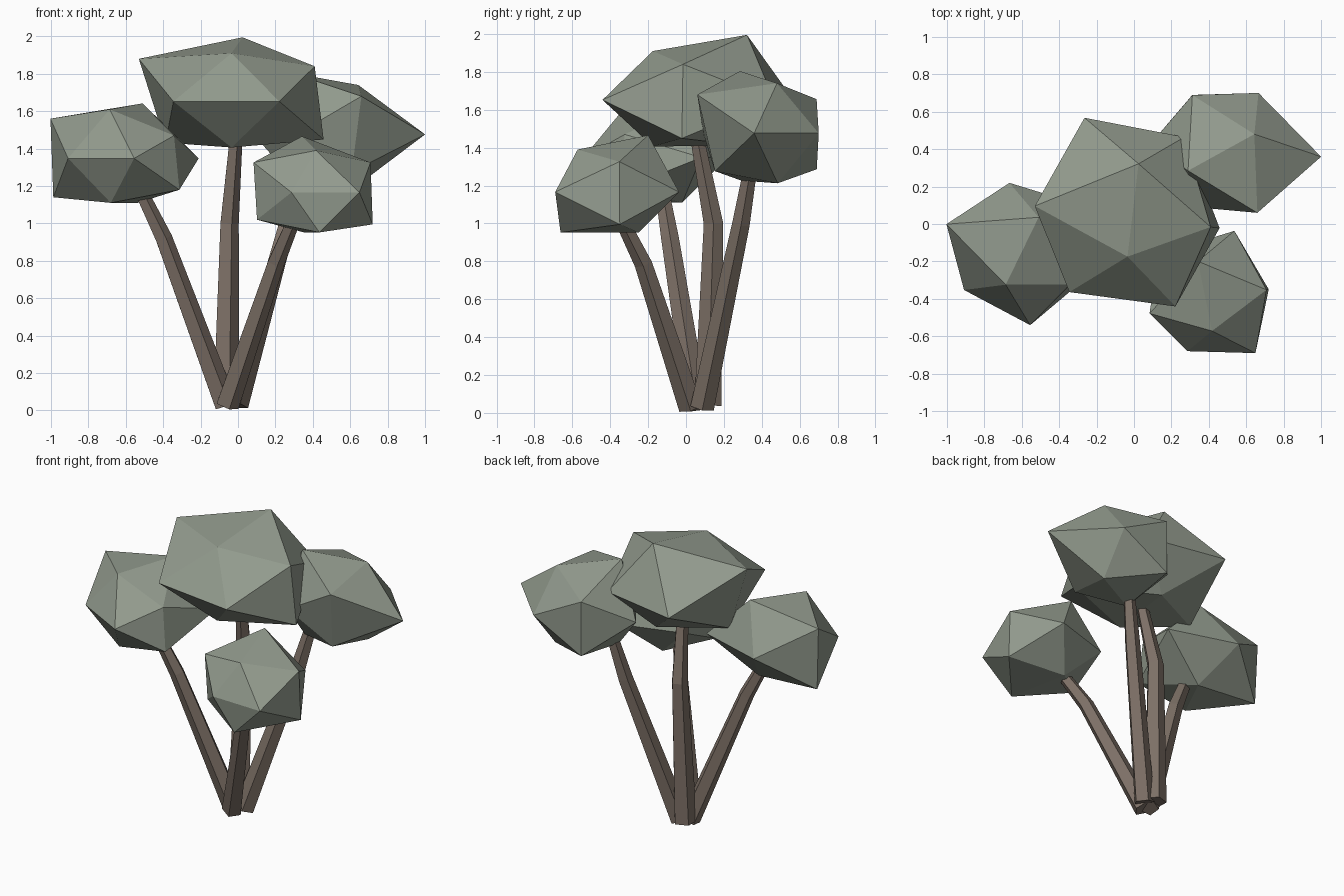
import bpy
import bmesh
from math import cos, sin, tau, radians
from mathutils import Matrix, Vector

if "Cube" in bpy.data.objects:
    bpy.data.objects.remove(bpy.data.objects["Cube"], do_unlink=True)


def make_material(name, color):
    mat = bpy.data.materials.new(name)
    mat.use_nodes = True
    mat.diffuse_color = (*color, 1)
    mat.node_tree.nodes["Principled BSDF"].inputs["Base Color"].default_value = (*color, 1)
    return mat


leaf_green = make_material("grey green leaves", (0.29, 0.327, 0.27))
bark_brown = make_material("grey brown bark", (0.205, 0.162, 0.133))


def finish(name, bm, mat):
    bmesh.ops.recalc_face_normals(bm, faces=bm.faces)
    mesh = bpy.data.meshes.new(name)
    bm.to_mesh(mesh)
    bm.free()
    mesh.materials.append(mat)
    obj = bpy.data.objects.new(name, mesh)
    bpy.context.collection.objects.link(obj)
    return obj


def leaf_clump(name, centre, turn, long_way, cross_way, level):
    """Uneven icosahedron from the corners of its three crossed rectangles:
    one upright along y, one upright along x and one level."""
    corners = [(0, y, z) for y, z in long_way]
    corners += [(x, 0, z) for x, z in cross_way]
    corners += [(x, y, 0) for x, y in level]
    spin = Matrix.Rotation(radians(turn), 3, 'Z')
    bm = bmesh.new()
    for corner in corners:
        bm.verts.new(Vector(centre) + spin @ Vector(corner))
    bmesh.ops.convex_hull(bm, input=bm.verts)
    return finish(name, bm, leaf_green)


def trunk(name, path, radii=(0.066, 0.049, 0.035), sides=5):
    """Bent, tapering tube with rings square to the path."""
    points = [Vector(p) for p in path]
    bm = bmesh.new()
    rings = []
    for i, (point, radius) in enumerate(zip(points, radii)):
        along = (points[min(i + 1, len(points) - 1)] - points[max(i - 1, 0)]).normalized()
        side = Vector((0, 1, 0)).cross(along).normalized()
        front = along.cross(side)
        rings.append([
            bm.verts.new(point + radius * (side * cos(tau * k / sides) + front * sin(tau * k / sides)))
            for k in range(sides)])
    for low, high in zip(rings, rings[1:]):
        for k in range(sides):
            n = (k + 1) % sides
            bm.faces.new((low[k], low[n], high[n], high[k]))
    bm.faces.new(rings[0])
    bm.faces.new(rings[-1])
    return finish(name, bm, bark_brown)


# Leaf clumps
leaf_clump("top_leaf_clump", (-0.01, 0.034, 1.652), -6.8,
           long_way=[(0.29, 0.343), (-0.21, 0.258), (-0.21, -0.246), (0.26, -0.24)],
           cross_way=[(-0.524, 0.228), (0.423, 0.188), (0.471, -0.203), (-0.38, -0.22)],
           level=[(-0.286, -0.435), (0.286, -0.444), (-0.316, 0.5), (0.227, 0.461)])
leaf_clump("front_leaf_clump", (0.386, -0.417, 1.166), 11.4,
           long_way=[(0.222, 0.3), (-0.158, 0.224), (-0.25, -0.214), (0.17, -0.214)],
           cross_way=[(-0.309, 0.16), (0.329, 0.16), (0.341, -0.171), (-0.29, -0.146)],
           level=[(-0.15, -0.238), (0.204, -0.32), (-0.2, 0.3), (0.223, 0.343)])
leaf_clump("right_leaf_clump", (-0.619, -0.188, 1.348), -26,
           long_way=[(0.249, 0.294), (-0.152, 0.262), (-0.14, -0.238), (0.187, -0.238)],
           cross_way=[(-0.427, 0.212), (0.308, 0.122), (0.34, -0.168), (-0.41, -0.208)],
           level=[(-0.188, -0.275), (0.212, -0.289), (-0.221, 0.346), (0.25, 0.42)])
leaf_clump("back_leaf_clump", (0.478, 0.389, 1.476), 118.9,
           long_way=[(0.216, 0.328), (-0.189, 0.264), (-0.197, -0.264), (0.2, -0.25)],
           cross_way=[(-0.376, 0.204), (0.343, 0.18), (0.344, -0.19), (-0.27, -0.2)],
           level=[(-0.278, -0.443), (0.182, -0.315), (-0.18, 0.29), (0.22, 0.33)])

# Trunks, fanning out from one base
trunk("top_trunk", [(-0.07, 0.115, 0.04), (-0.05, 0.145, 1), (-0.01, 0.05, 1.5)],
      radii=(0.075, 0.054, 0.036))
trunk("right_trunk", [(-0.07, 0.055, 0.03), (-0.4, -0.085, 0.92), (-0.56, -0.14, 1.25)])
trunk("front_trunk", [(-0.06, 0.025, 0.03), (0.2, -0.225, 0.79), (0.33, -0.38, 1.1)])
trunk("back_trunk", [(-0.01, 0.085, 0.03), (0.26, 0.29, 1), (0.34, 0.35, 1.35)])
